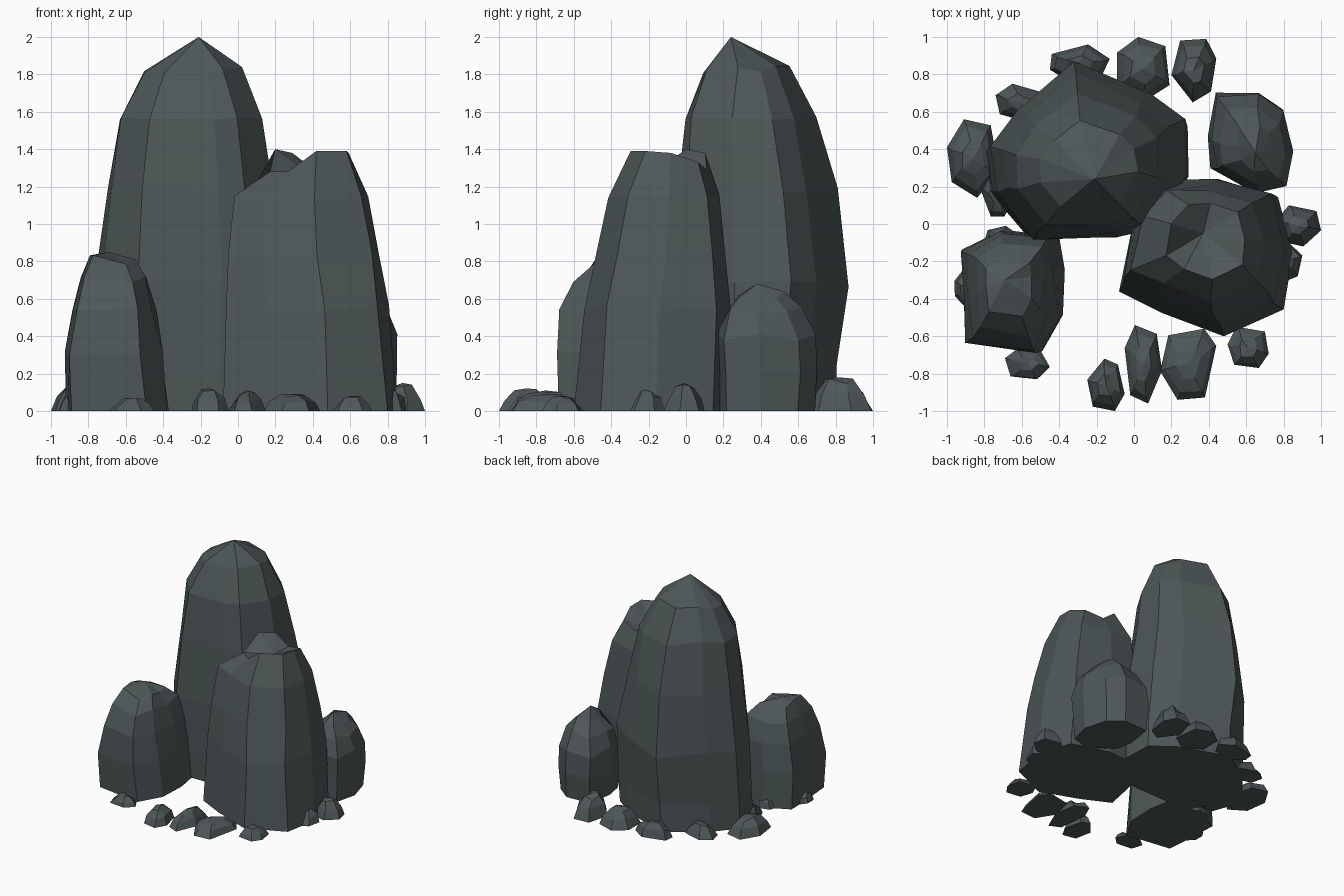
import bpy, bmesh, math, random

random.seed(7)
slate = bpy.data.materials.new("slate")
slate.diffuse_color = (0.075, 0.095, 0.097, 1)


def rock(name, outline, levels, apex, jitter=0.012, crown=None):
    """Loft a plan outline through levels of (z, x0, x1, y0, y1), then fan to the apex."""
    xs, ys = [p[0] for p in outline], [p[1] for p in outline]
    ax, ay = min(xs), min(ys)
    w, d = max(xs) - ax, max(ys) - ay
    bm = bmesh.new()
    rings = []
    for k, (z, x0, x1, y0, y1) in enumerate(levels):
        j = jitter if k else 0
        ring = []
        for x, y in outline:
            px = x0 + (x - ax) / w * (x1 - x0) + random.uniform(-j, j)
            py = y0 + (y - ay) / d * (y1 - y0) + random.uniform(-j, j)
            ring.append(bm.verts.new((px, py, z + random.uniform(-j, j) * 2)))
        rings.append(ring)
    if crown:
        for v, z in zip(rings[-1], crown):
            v.co.z = z
    tip = bm.verts.new(apex)
    n = len(outline)
    bm.faces.new(rings[0][::-1])
    for a, b in zip(rings, rings[1:]):
        for i in range(n):
            m = (i + 1) % n
            bm.faces.new((a[i], a[m], b[m], b[i]))
    for i in range(n):
        bm.faces.new((rings[-1][i], rings[-1][(i + 1) % n], tip))
    bmesh.ops.recalc_face_normals(bm, faces=bm.faces)
    mesh = bpy.data.meshes.new(name)
    bm.to_mesh(mesh)
    bm.free()
    mesh.materials.append(slate)
    obj = bpy.data.objects.new(name, mesh)
    bpy.context.collection.objects.link(obj)


# Tall spire at the back
rock("tall_spire",
     [(-.55, -.08), (-.08, -.07), (.1, -.03), (.29, .27), (.28, .55),
      (.1, .70), (-.31, .87), (-.62, .62), (-.77, .42), (-.75, .18)],
     [(0, -.79, .29, -.07, .80), (.22, -.78, .29, -.07, .81),
      (.68, -.76, .28, -.08, .87), (1.17, -.70, .20, -.05, .81),
      (1.58, -.63, .14, 0, .70), (1.83, -.51, .01, .10, .56)],
     (-.21, .24, 2.0))

# Middle spire with a broken crown
rock("broken_spire",
     [(-.08, -.36), (.15, -.48), (.48, -.61), (.80, -.46), (.85, -.15),
      (.77, .17), (.45, .27), (.18, .25), (.0, .05)],
     [(0, -.08, .85, -.60, .24), (.55, -.07, .80, -.55, .25),
      (.85, -.06, .75, -.48, .22), (1.15, -.02, .69, -.41, .18),
      (1.3, .17, .60, -.29, .10)],
     (.37, -.05, 1.27),
     crown=[1.28, 1.28, 1.39, 1.39, 1.38, 1.33, 1.29, 1.38, 1.40])

# Low boulder, front left
rock("left_boulder",
     [(-.92, -.14), (-.91, -.4), (-.89, -.64), (-.49, -.70), (-.38, -.5),
      (-.37, -.25), (-.4, -.07), (-.7, -.03)],
     [(0, -.92, -.37, -.68, -.03), (.3, -.92, -.40, -.70, -.03),
      (.55, -.88, -.44, -.67, -.05), (.71, -.85, -.48, -.60, -.10),
      (.81, -.79, -.54, -.49, -.18)],
     (-.69, -.30, .85))

# Low boulder, back right
rock("right_boulder",
     [(.44, .70), (.40, .46), (.43, .3), (.65, .16), (.82, .2),
      (.87, .40), (.81, .61), (.68, .71)],
     [(0, .41, .84, .18, .69), (.2, .39, .85, .17, .71),
      (.4, .41, .86, .16, .70), (.53, .46, .81, .20, .62),
      (.62, .55, .74, .28, .52)],
     (.65, .38, .68))

# Loose stones around the base: centre, half sizes, height
STONES = [
    (-.29, .86, .16, .10, .12), (.05, .83, .14, .17, .14), (.32, .82, .12, .17, .18),
    (-.61, .65, .13, .10, .10), (-.86, .35, .14, .21, .13), (-.73, .16, .09, .12, .10),
    (.88, -.01, .12, .11, .15), (.81, -.20, .09, .11, .12), (.61, -.66, .11, .11, .08),
    (.29, -.75, .15, .19, .09), (.05, -.75, .10, .21, .11), (-.15, -.86, .10, .14, .12),
    (-.57, -.75, .12, .08, .07), (-.90, -.34, .06, .11, .08), (-.70, -.07, .10, .06, .10)]
for i, (x, y, rx, ry, h) in enumerate(STONES):
    turn = random.uniform(0, 1)
    plan = []
    for k in range(6):
        a = turn + (k + random.uniform(-.25, .25)) * math.tau / 6
        plan.append((math.cos(a), math.sin(a)))
    level = [(h * z, x - rx * s, x + rx * s, y - ry * s, y + ry * s)
             for z, s in ((0, 1), (.5, .8), (.88, .45))]
    rock(f"loose_stone_{i + 1}", plan, level, (x, y, h), jitter=.008)
